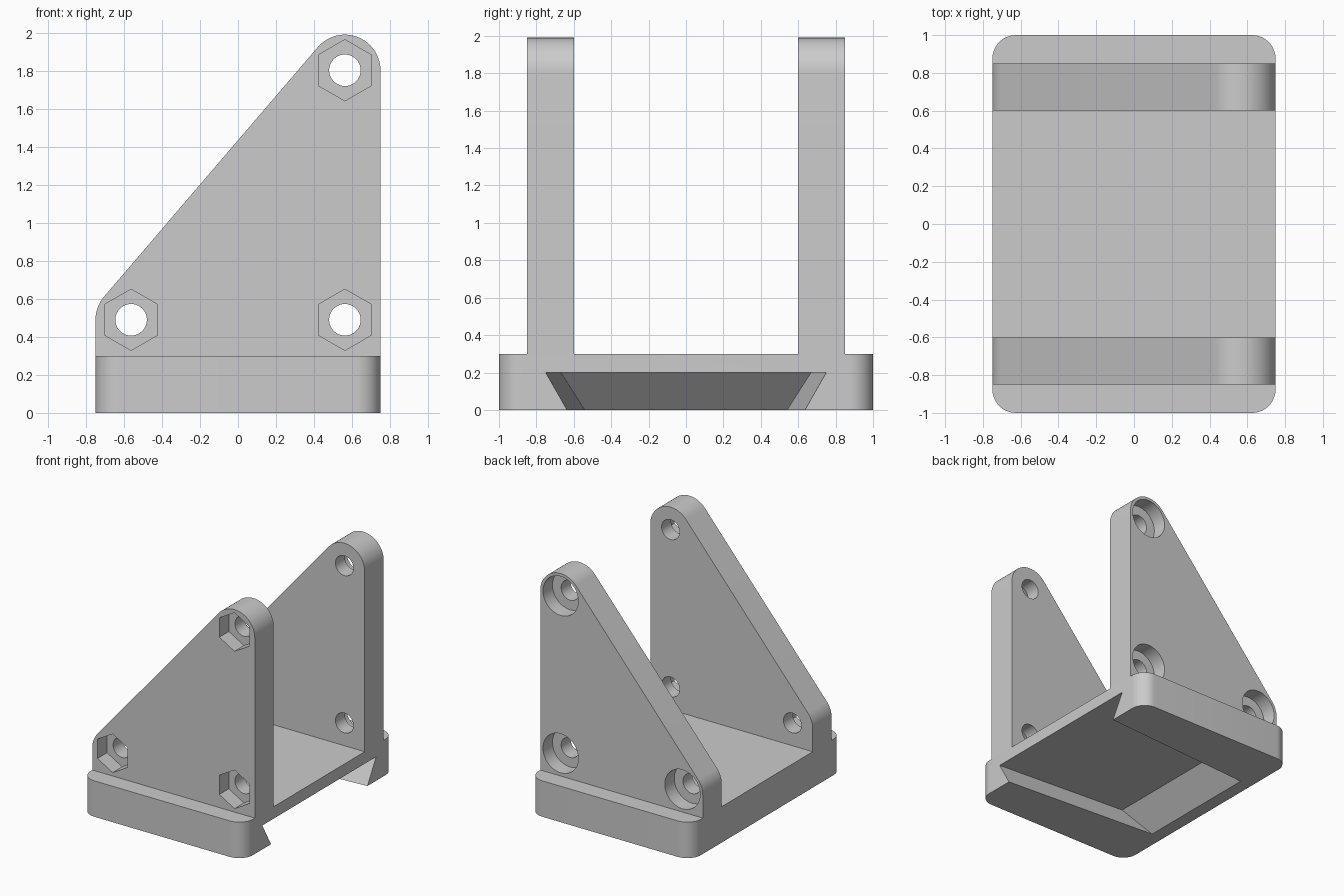
import bpy, bmesh
from math import cos, sin, pi, atan2, radians
from mathutils import Vector

cube = bpy.data.objects.get("Cube")
if cube:
    bpy.data.objects.remove(cube, do_unlink=True)

# Single plain grey
grey = bpy.data.materials.new("light_grey")
grey.use_nodes = True
colour = (0.6, 0.6, 0.6, 1)
grey.diffuse_color = colour
grey.node_tree.nodes["Principled BSDF"].inputs["Base Color"].default_value = colour


def add_object(name, bm):
    bmesh.ops.recalc_face_normals(bm, faces=bm.faces)
    mesh = bpy.data.meshes.new(name)
    bm.to_mesh(mesh)
    bm.free()
    mesh.materials.append(grey)
    obj = bpy.data.objects.new(name, mesh)
    bpy.context.collection.objects.link(obj)
    return obj


def prism(name, points, offset):
    """Extrude a closed loop of 3D points along an offset vector."""
    bm = bmesh.new()
    face = bm.faces.new([bm.verts.new(p) for p in points])
    result = bmesh.ops.extrude_face_region(bm, geom=[face], use_keep_orig=True)
    moved = [g for g in result["geom"] if isinstance(g, bmesh.types.BMVert)]
    bmesh.ops.translate(bm, verts=moved, vec=Vector(offset))
    return add_object(name, bm)


def arc(cx, cy, r, start, end, steps):
    return [(cx + r * cos(start + (end - start) * i / steps),
             cy + r * sin(start + (end - start) * i / steps))
            for i in range(steps + 1)]


def select_only(obj):
    bpy.ops.object.select_all(action='DESELECT')
    obj.select_set(True)
    bpy.context.view_layer.objects.active = obj


def cut(obj, cutter):
    mod = obj.modifiers.new("cut", 'BOOLEAN')
    mod.operation = 'DIFFERENCE'
    mod.solver = 'EXACT'
    mod.object = cutter
    cutter.hide_render = True
    select_only(obj)
    bpy.ops.object.modifier_apply(modifier=mod.name)
    bpy.data.objects.remove(cutter, do_unlink=True)


def shade(obj):
    select_only(obj)
    bpy.ops.object.shade_smooth_by_angle(angle=radians(25))


HALF_X, HALF_Y, BASE_TOP = 0.75, 1.0, 0.3
CORNER, ROUND = 0.125, 0.1875
LOW, HIGH = 0.49, 1.803
BOLT_X = HALF_X - ROUND

# Base slab with rounded vertical corners
outline = []
for i, (sx, sy) in enumerate([(1, 1), (-1, 1), (-1, -1), (1, -1)]):
    outline += arc(sx * (HALF_X - CORNER), sy * (HALF_Y - CORNER), CORNER,
                   i * pi / 2, (i + 1) * pi / 2, 12)
base = prism("base", [(x, y, 0) for x, y in outline], (0, 0, BASE_TOP))

# Tapered dovetail slot, open on the +x side with a sloping blind end
bm = bmesh.new()
for z in (-0.05, 0.2):
    for x in (-0.64 + z, 0.8):
        half = 0.636 + 0.57 * z - 0.068 * (HALF_X - x)
        for side in (-1, 1):
            bm.verts.new((x, side * half, z))
bmesh.ops.convex_hull(bm, input=bm.verts)
cut(base, add_object("slot_cutter", bm))
shade(base)

# Triangular side plates with rounded tips and recessed bolt holes
slope = atan2(HIGH - LOW, 2 * BOLT_X) + pi / 2
profile = ([(-HALF_X, BASE_TOP), (HALF_X, BASE_TOP)]
           + arc(BOLT_X, HIGH, ROUND, 0, slope, 28)
           + arc(-BOLT_X, LOW, ROUND, slope, pi, 10))


def side_plate(name, inner, outer, recess_radius, recess_sides):
    plate = prism(name, [(x, inner, z) for x, z in profile],
                  (0, outer - inner, 0))
    out = 1 if outer > inner else -1
    for bx, bz in [(-BOLT_X, LOW), (BOLT_X, LOW), (BOLT_X, HIGH)]:
        for radius, sides, start in [(0.083, 40, inner - out * 0.1),
                                     (recess_radius, recess_sides,
                                      outer - out * 0.125)]:
            ring = arc(bx, bz, radius, pi / 2, pi * 2.5, sides)[:-1]
            cut(plate, prism("hole_cutter", [(x, start, z) for x, z in ring],
                             (0, outer + out * 0.1 - start, 0)))
    shade(plate)


side_plate("front_plate", -0.6, -0.85, 0.161, 6)
side_plate("back_plate", 0.6, 0.85, 0.163, 48)
